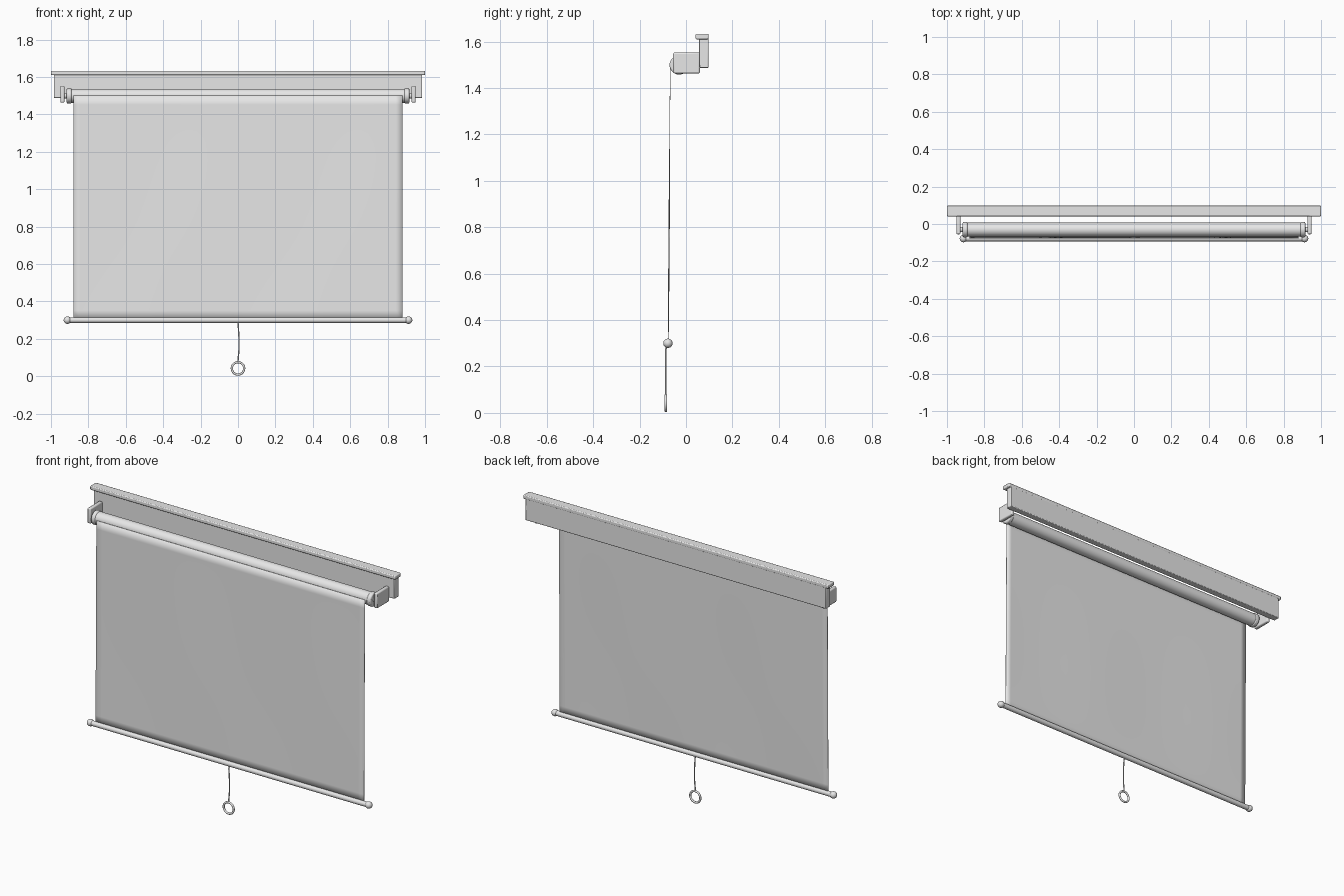
import bpy, math

if "Cube" in bpy.data.objects:
    bpy.data.objects.remove(bpy.data.objects["Cube"])

grey = bpy.data.materials.new("light_grey")
grey.diffuse_color = (0.8, 0.8, 0.8, 1)
grey.use_nodes = True
grey.node_tree.nodes["Principled BSDF"].inputs["Base Color"].default_value = grey.diffuse_color


def finish(o, name, bevel=0, segments=2):
    o.name = name
    o.data.materials.clear()
    o.data.materials.append(grey)
    if bevel:
        m = o.modifiers.new("Bevel", 'BEVEL')
        m.width, m.segments = bevel, segments
        m.limit_method = 'ANGLE'
    bpy.ops.object.select_all(action='DESELECT')
    o.select_set(True)
    bpy.context.view_layer.objects.active = o
    bpy.ops.object.shade_smooth_by_angle(angle=math.radians(40))
    return o


def box(name, lo, hi, bevel=0.003):
    bpy.ops.mesh.primitive_cube_add(size=1, location=[(a + b) / 2 for a, b in zip(lo, hi)])
    o = bpy.context.object
    o.scale = [b - a for a, b in zip(lo, hi)]
    bpy.ops.object.transform_apply(location=False, rotation=False, scale=True)
    return finish(o, name, bevel)


def rod(name, x0, x1, y, z, r, bevel=0):
    bpy.ops.mesh.primitive_cylinder_add(vertices=40, radius=r, depth=x1 - x0,
                                        location=((x0 + x1) / 2, y, z),
                                        rotation=(0, math.pi / 2, 0))
    return finish(bpy.context.object, name, bevel)


# Head rail: back board and top lip
box("back_board", (-0.985, 0.057, 1.487), (0.985, 0.097, 1.618), 0.004)
box("top_lip", (-1.0, 0.041, 1.61), (1.0, 0.098, 1.633), 0.005)

# Roller tube
RY, RZ = -0.03, 1.499
rod("roller", -0.892, 0.892, RY, RZ, 0.037)

for s, side in ((-1, "left"), (1, "right")):
    # Bracket, roller cap and pin
    xs = sorted((s * 0.928, s * 0.95))
    box(side + "_bracket", (xs[0], -0.055, 1.463), (xs[1], 0.06, 1.553), 0.006)
    xs = sorted((s * 0.89, s * 0.916))
    rod(side + "_roller_cap", *xs, RY, RZ, 0.041, 0.006)
    xs = sorted((s * 0.91, s * 0.935))
    rod(side + "_roller_pin", *xs, RY, RZ, 0.014)
    # Ball at the end of the bottom bar
    bpy.ops.mesh.primitive_uv_sphere_add(segments=24, ring_count=16, radius=0.02,
                                         location=(s * 0.912, -0.078, 0.3))
    finish(bpy.context.object, side + "_bar_end")

# Fabric sheet with a faint wave growing toward the bottom
NX, NZ = 48, 24
verts, faces = [], []
for j in range(NZ + 1):
    t = j / NZ
    for i in range(NX + 1):
        x = -0.88 + 1.76 * i / NX
        wave = 0.003 * math.sin(math.pi * t) * math.sin(x * 7.0)
        verts.append((x, -0.068 - 0.008 * t + wave * t, 1.502 - 1.2 * t))
for j in range(NZ):
    for i in range(NX):
        a = j * (NX + 1) + i
        faces.append((a, a + NX + 1, a + NX + 2, a + 1))
me = bpy.data.meshes.new("fabric")
me.from_pydata(verts, [], faces)
fabric = bpy.data.objects.new("fabric", me)
bpy.context.collection.objects.link(fabric)
finish(fabric, "fabric")
sol = fabric.modifiers.new("Solidify", 'SOLIDIFY')
sol.thickness, sol.offset = 0.002, 0

# Bottom bar
rod("bottom_bar", -0.905, 0.905, -0.078, 0.3, 0.015)

# Pull cord
cu = bpy.data.curves.new("pull_cord", 'CURVE')
cu.dimensions = '3D'
cu.bevel_depth, cu.bevel_resolution, cu.use_fill_caps = 0.0035, 3, True
sp = cu.splines.new('POLY')
pts = [(0, -0.08, 0.292), (0.001, -0.087, 0.275), (0.005, -0.087, 0.21),
       (0.005, -0.087, 0.14), (0.001, -0.087, 0.095), (0, -0.087, 0.078)]
sp.points.add(len(pts) - 1)
for p, c in zip(sp.points, pts):
    p.co = (*c, 1)
cu.materials.append(grey)
cord = bpy.data.objects.new("pull_cord", cu)
bpy.context.collection.objects.link(cord)

# Pull ring
bpy.ops.mesh.primitive_torus_add(major_radius=0.033, minor_radius=0.006,
                                 major_segments=48, minor_segments=12,
                                 location=(0, -0.087, 0.042), rotation=(math.pi / 2, 0, 0))
finish(bpy.context.object, "pull_ring")
